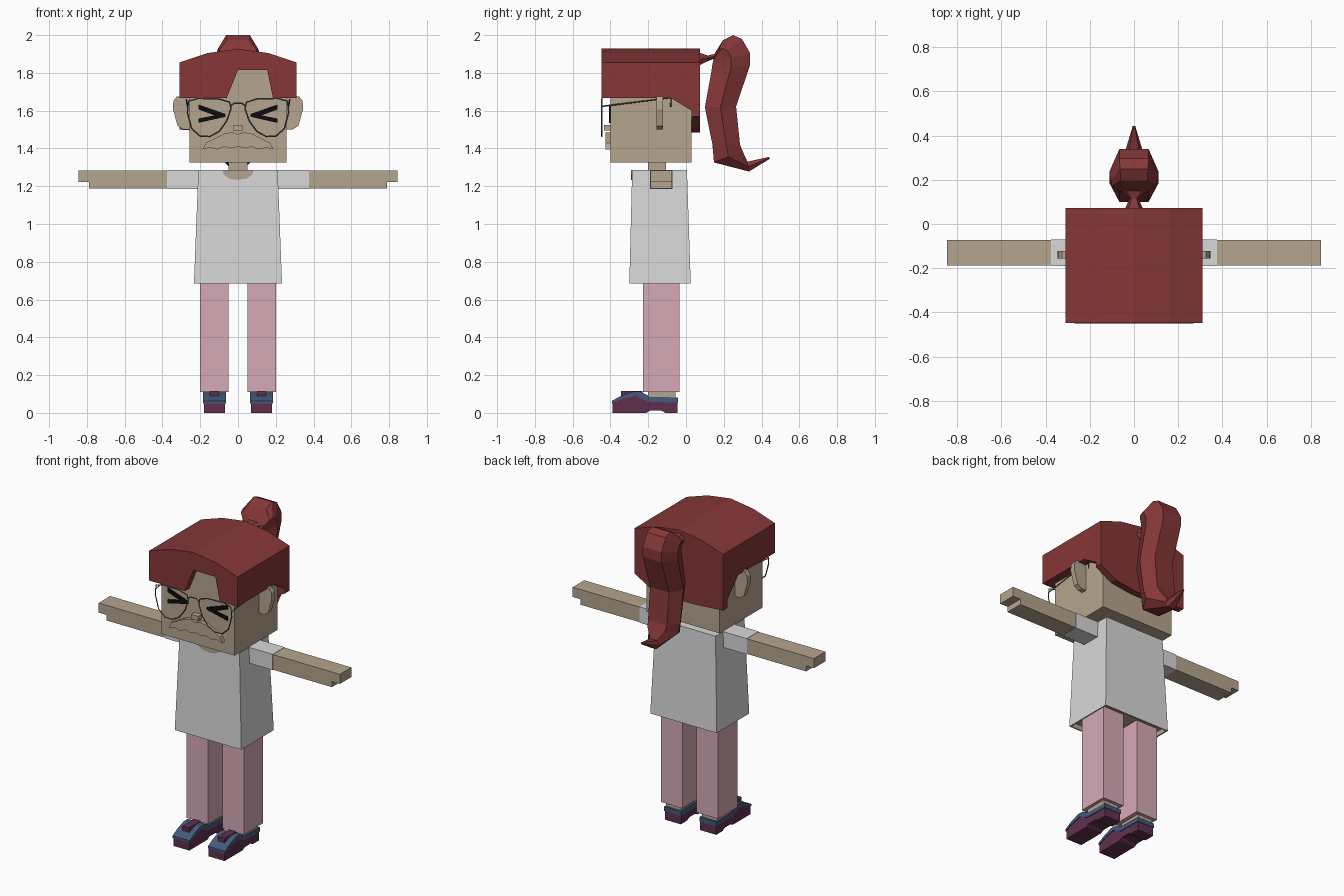
import bpy, bmesh
from mathutils import Vector

cube = bpy.data.objects.get("Cube")
if cube:
    bpy.data.objects.remove(cube, do_unlink=True)


def material(name, *rgb):
    lin = [((c / 255 + 0.055) / 1.055) ** 2.4 for c in rgb] + [1]
    m = bpy.data.materials.new(name)
    m.use_nodes = True
    m.diffuse_color = lin
    m.node_tree.nodes["Principled BSDF"].inputs["Base Color"].default_value = lin
    return m


skin = material("skin", 182, 165, 142)
hair = material("red_hair", 134, 55, 55)
white = material("white_cloth", 216, 216, 216)
pink = material("pink_cloth", 214, 170, 183)
plum = material("plum_leather", 96, 48, 76)
blue = material("blue_trim", 68, 90, 125)
black = material("black", 12, 12, 12)
wire = material("grey_wire", 95, 98, 102)


def finish(name, bm, *mats):
    bmesh.ops.recalc_face_normals(bm, faces=bm.faces)
    me = bpy.data.meshes.new(name)
    bm.to_mesh(me)
    bm.free()
    for m in mats:
        me.materials.append(m)
    ob = bpy.data.objects.new(name, me)
    bpy.context.collection.objects.link(ob)
    return ob


def loft(name, rings, mat):
    """Skin a list of equal-length point rings and cap both ends."""
    bm = bmesh.new()
    loops = [[bm.verts.new(p) for p in ring] for ring in rings]
    n = len(loops[0])
    for a, b in zip(loops, loops[1:]):
        for i in range(n):
            j = (i + 1) % n
            bm.faces.new((a[i], a[j], b[j], b[i]))
    bm.faces.new(loops[0])
    bm.faces.new(loops[-1])
    return finish(name, bm, mat)


def prism(name, axis, pts, lo, hi, mat):
    """Extrude a profile (x,z along y, or y,z along x)."""
    place = (lambda p, d: (p[0], d, p[1])) if axis == "y" else (lambda p, d: (d, p[0], p[1]))
    return loft(name, [[place(p, d) for p in pts] for d in (lo, hi)], mat)


def box(name, x, y, z, mat):
    pts = [(x[0], z[0]), (x[1], z[0]), (x[1], z[1]), (x[0], z[1])]
    return prism(name, "y", pts, y[0], y[1], mat)


def tube(name, pts, mat, closed=False, r=0.004):
    cu = bpy.data.curves.new(name, "CURVE")
    cu.dimensions = "3D"
    cu.bevel_depth = r
    cu.bevel_resolution = 0
    sp = cu.splines.new("POLY")
    sp.points.add(len(pts) - 1)
    for q, p in zip(sp.points, pts):
        q.co = (*p, 1)
    sp.use_cyclic_u = closed
    cu.materials.append(mat)
    ob = bpy.data.objects.new(name, cu)
    bpy.context.collection.objects.link(ob)


def flip(pts, s):
    return [(p[0] * s, *p[1:]) for p in pts]


# Head, neck and nose
box("head", (-.257, .257), (-.40, .03), (1.325, 1.825), skin)
box("neck", (-.05, .05), (-.2, -.105), (1.24, 1.34), skin)
box("nose", (-.025, .025), (-.435, -.39), (1.495, 1.525), skin)

# Moustache: mirrored half outline
half = [(0, 1.475), (.03, 1.485), (.07, 1.48), (.12, 1.455), (.17, 1.43),
        (.187, 1.395), (.15, 1.405), (.11, 1.395), (.07, 1.41), (.04, 1.4), (0, 1.41)]
prism("moustache", "y", half + flip(half[-2:0:-1], -1), -.425, -.39, skin)

# Shirt: tapered block with a hollow hem
shirt = bmesh.new()
lo = [shirt.verts.new((x, y, .685)) for x, y in ((-.233, -.30), (.233, -.30), (.233, .025), (-.233, .025))]
hi = [shirt.verts.new((x, y, 1.285)) for x, y in ((-.21, -.285), (.21, -.285), (.21, .005), (-.21, .005))]
for i in range(4):
    j = (i + 1) % 4
    shirt.faces.new((lo[i], lo[j], hi[j], hi[i]))
shirt.faces.new(hi)
hem = shirt.faces.new(lo[::-1])
shirt.normal_update()
bmesh.ops.inset_region(shirt, faces=[hem], thickness=.012, depth=0)
hem.material_index = 1
for v in bmesh.ops.extrude_discrete_faces(shirt, faces=[hem])["faces"][0].verts:
    v.co.z += .03
finish("shirt", shirt, white, skin)
neckline = [(-.083, 1.287), (-.075, 1.26), (-.045, 1.24), (0, 1.234)]
prism("neckline", "y", neckline + flip(neckline[-2::-1], -1), -.292, -.1, skin)

# Limbs, ears, eyes and glasses on both sides
ear = [(.25, 1.675), (.325, 1.675), (.342, 1.65), (.345, 1.61), (.32, 1.52), (.29, 1.5), (.25, 1.5)]
lens = [(.045, 1.645), (.037, 1.61), (.06, 1.545), (.1, 1.49), (.15, 1.463), (.2, 1.465),
        (.245, 1.505), (.268, 1.59), (.262, 1.65), (.21, 1.665), (.1, 1.662)]
eye = [(.065, 1.582), (.065, 1.568), (.21, 1.535), (.21, 1.558), (.125, 1.575), (.21, 1.607), (.21, 1.633)]
arm = [(.375, 1.187), (.79, 1.187), (.79, 1.222), (.845, 1.222), (.845, 1.283), (.375, 1.283)]
sole = [(-.39, 0), (-.21, 0), (-.19, .012), (-.13, .012), (-.11, 0), (-.045, 0),
        (-.045, .075), (-.2, .075), (-.27, .1), (-.34, .08), (-.39, .055)]
trim = [(-.392, .05), (-.335, .075), (-.265, .09), (-.2, .058), (-.042, .055),
        (-.042, .082), (-.19, .085), (-.24, .113), (-.28, .113), (-.34, .092), (-.392, .064)]
for s, side in ((1, "left"), (-1, "right")):
    prism(side + "_ear", "y", flip(ear, s), -.155, -.122, skin)
    prism(side + "_eye", "y", flip(eye, s), -.407, -.399, black)
    prism(side + "_arm", "y", flip(arm, s), -.188, -.073, skin)
    box(side + "_sleeve", (.19 * s, .376 * s), (-.19, -.071), (1.185, 1.285), white)
    box(side + "_leg", (.05 * s, .2 * s), (-.228, -.035), (.11, .75), pink)
    box(side + "_ankle", (.075 * s, .18 * s), (-.2, -.055), (.06, .115), skin)
    prism(side + "_shoe", "x", sole, .068 * s, .18 * s, plum)
    prism(side + "_shoe_trim", "x", trim, .064 * s, .184 * s, blue)
    box(side + "_shoe_tongue", (.1 * s, .148 * s), (-.345, -.23), (.08, .117), plum)
    tube(side + "_lens_rim", [(x * s, -.445, z) for x, z in lens], wire, True)
    tube(side + "_temple", [(.268 * s, -.445, 1.623), (.275 * s, -.08, 1.668), (.275 * s, -.08, 1.62)], wire)
tube("glasses_bridge", [(x, -.445, z) for x, z in ((-.04, 1.625), (-.02, 1.64), (.02, 1.64), (.04, 1.625))], wire)

# Hair cap: arched top, side walls, parted fringe and uneven back
arch = [(.31, 1.82), (.31, 1.855), (.16, 1.905), (0, 1.928)]
prism("hair_top", "y", arch + flip(arch[-2::-1], -1), -.447, .073, hair)
for s, side, drop in ((1, "left", 1.6), (-1, "right", 1.55)):
    prism(side + "_hair", "x", [(-.40, 1.82), (.03, 1.82), (.03, drop), (-.08, 1.667), (-.40, 1.667)],
          .255 * s, .31 * s, hair)
prism("fringe", "y", [(-.31, 1.82), (-.31, 1.667), (-.06, 1.667), (0, 1.815), (.155, 1.815),
                      (.185, 1.667), (.31, 1.667), (.31, 1.82)], -.447, -.398, hair)
prism("back_hair", "y", [(-.31, 1.82), (.31, 1.82), (.31, 1.57), (.2, 1.505), (.05, 1.485),
                         (-.1, 1.485), (-.31, 1.5)], .028, .073, hair)

# Ponytail: six-sided sections given by front edge, back edge and half width
sections = [((.06, 1.835), (.06, 1.91), .045), ((.115, 1.862), (.115, 1.892), .02),
            ((.148, 1.875), (.15, 1.9), .06), ((.145, 1.865), (.196, 1.973), .1),
            ((.143, 1.86), (.249, 2.0), .105), ((.142, 1.855), (.296, 1.98), .11),
            ((.14, 1.846), (.339, 1.905), .11), ((.135, 1.81), (.339, 1.84), .11),
            ((.10, 1.618), (.265, 1.623), .11), ((.14, 1.42), (.286, 1.42), .11),
            ((.148, 1.326), (.30, 1.385), .1), ((.333, 1.278), (.325, 1.33), .04),
            ((.444, 1.345), (.44, 1.355), .006)]
rings = []
for f, b, w in sections:
    f, b = Vector((0, *f)), Vector((0, *b))
    mid = (f + b) / 2
    rings.append([p + Vector((k * w, 0, 0)) for p, k in
                  ((f, -.6), (f, .6), (mid, 1), (b, .6), (b, -.6), (mid, -1))])
loft("ponytail", rings, hair)
